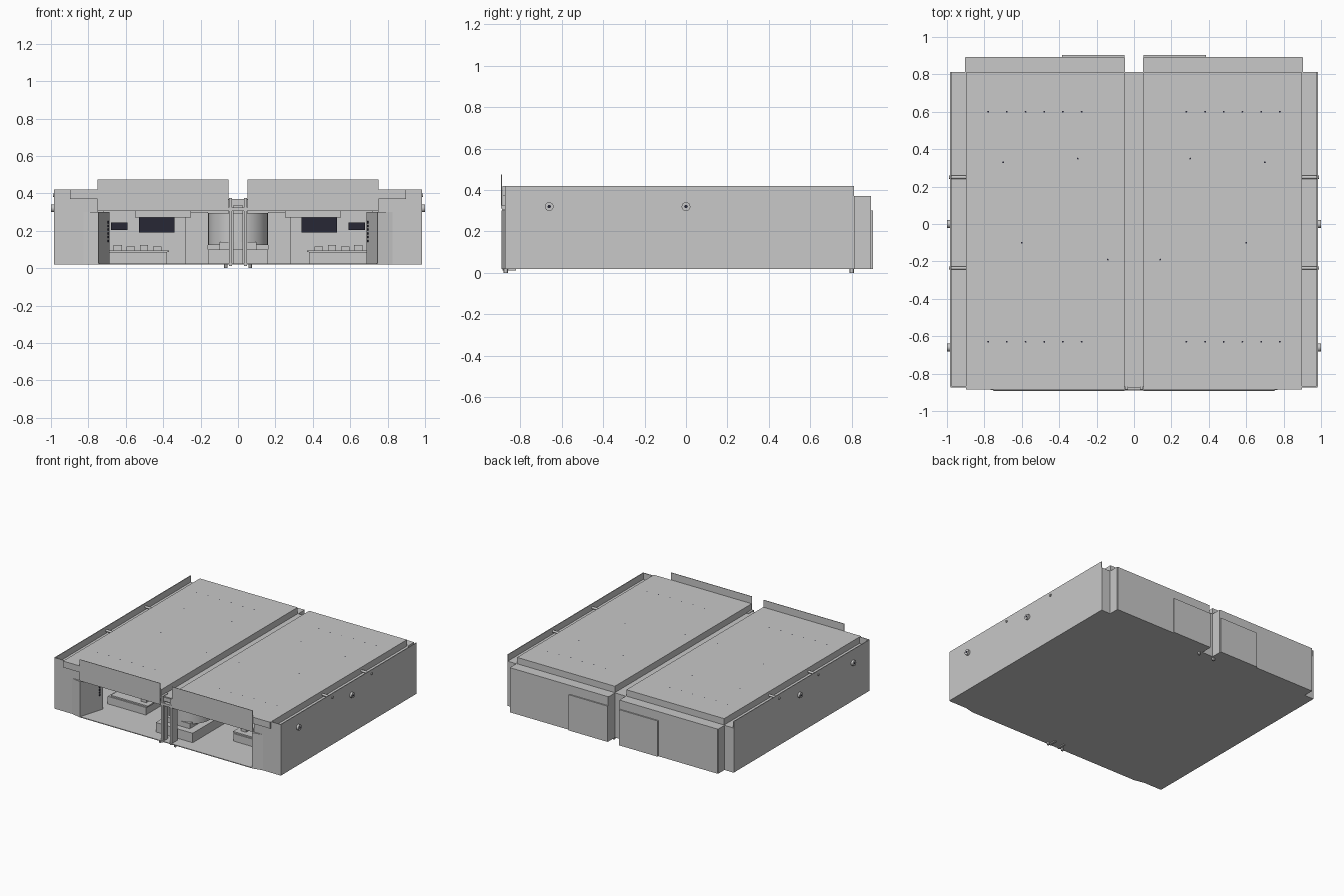
import bpy, bmesh
from math import pi
from mathutils import Matrix, Vector

cube = bpy.data.objects.get("Cube")
if cube:
    bpy.data.objects.remove(cube)


def material(name, rgb):
    m = bpy.data.materials.new(name)
    m.use_nodes = True
    m.diffuse_color = (*rgb, 1)
    m.node_tree.nodes["Principled BSDF"].inputs["Base Color"].default_value = (*rgb, 1)
    return m


GREY = material("sheet_metal_grey", (0.58, 0.58, 0.58))
DARK = material("dark_blue_black", (0.02, 0.02, 0.035))


def finish(name, bm, mat=GREY):
    bmesh.ops.recalc_face_normals(bm, faces=bm.faces)
    me = bpy.data.meshes.new(name)
    bm.to_mesh(me)
    bm.free()
    me.materials.append(mat)
    ob = bpy.data.objects.new(name, me)
    bpy.context.collection.objects.link(ob)
    return ob


def add_box(bm, x, y, z):
    size = (x[1] - x[0], y[1] - y[0], z[1] - z[0])
    centre = Vector((sum(x) / 2, sum(y) / 2, sum(z) / 2))
    bmesh.ops.create_cube(bm, size=1, matrix=Matrix.Translation(centre) @ Matrix.Diagonal((*size, 1)))


def box(name, x, y, z, mat=GREY):
    bm = bmesh.new()
    add_box(bm, x, y, z)
    return finish(name, bm, mat)


def pair(name, x, y, z, mat=GREY):
    box("left_" + name, x, y, z, mat)
    box("right_" + name, (-x[1], -x[0]), y, z, mat)


def prism(name, outline, z0, z1):
    bm = bmesh.new()
    face = bm.faces.new([bm.verts.new((x, y, z0)) for x, y in outline])
    top = bmesh.ops.extrude_face_region(bm, geom=[face])["geom"]
    bmesh.ops.translate(bm, vec=(0, 0, z1 - z0), verts=[v for v in top if isinstance(v, bmesh.types.BMVert)])
    return finish(name, bm)


def mirrored(half):
    return half + [(-x, y) for x, y in reversed(half) if x]


def cylinder(name, centre, radius, depth, axis="Z", mat=GREY, segments=24):
    turn = Matrix.Rotation(pi / 2, 4, "Y") if axis == "X" else Matrix.Identity(4)
    bm = bmesh.new()
    bmesh.ops.create_cone(bm, cap_ends=True, segments=segments, radius1=radius, radius2=radius,
                          depth=depth, matrix=Matrix.Translation(centre) @ turn)
    ob = finish(name, bm, mat)
    bpy.context.view_layer.objects.active = ob
    ob.select_set(True)
    bpy.ops.object.shade_smooth_by_angle()
    ob.select_set(False)


def wall(name, a, b, z0, z1, t=0.006):
    # upright sheet between two plan points
    a, b = Vector(a), Vector(b)
    d = (b - a).normalized()
    n = Vector((-d.y, d.x)) * t / 2
    prism(name, [tuple(p) for p in (a - n, b - n, b + n, a + n)], z0, z1)


# Floor and lower deck share the notched plan
FLOOR, DECK, TOP = 0.02, 0.37, 0.42
rear = [(0, 0.81), (0.05, 0.81), (0.05, 0.89), (0.9, 0.89), (0.9, 0.81), (0.98, 0.81), (0.98, -0.87)]
prism("floor", mirrored(rear + [(0.84, -0.87), (0.75, -0.89)]), FLOOR, FLOOR + 0.006)
prism("lower_deck", mirrored(rear), DECK - 0.006, DECK)

# Outer walls
names = ["slot_end", "slot_side", "rear_wall", "corner_side", "corner_back", "side_wall"]
for s, side in ((1, "left_"), (-1, "right_")):
    for name, a, b in zip(names, rear, rear[1:]):
        z1 = TOP if name == "side_wall" else DECK
        wall(side + name, (s * a[0], a[1]), (s * b[0], b[1]), FLOOR, z1)
    wall(side + "front_wall", (s * 0.98, -0.87), (s * 0.75, -0.87), FLOOR, TOP)
    prism(side + "front_chamfer", [(s * 0.84, -0.87), (s * 0.75, -0.89), (s * 0.75, -0.87)], FLOOR, 0.3)
    # Angled port panel inside the front opening
    wall(side + "port_panel", (s * 0.75, -0.89), (s * 0.69, -0.69), FLOOR, 0.3)
    bm = bmesh.new()
    for i in range(6):
        z = 0.14 + i * 0.02
        add_box(bm, sorted((s * 0.689, s * 0.705)), (-0.726, -0.718), (z, z + 0.011))
    finish(side + "ports", bm, DARK)
    # Side bolts and gutter rods
    for i, y in enumerate((-0.66, 0)):
        cylinder(f"{side}side_bolt_{i}", (s * 0.985, y, 0.32), 0.021, 0.03, "X")
        cylinder(f"{side}bolt_socket_{i}", (s * 0.9995, y, 0.32), 0.009, 0.002, "X", DARK, 6)
    for i, y in enumerate((-0.235, 0.25)):
        cylinder(f"{side}gutter_rod_{i}", (s * 0.943, y, 0.39), 0.009, 0.094, "X")

# Raised covers, front lips and rear doors
pair("cover", (0.05, 0.898), (-0.885, 0.81), (DECK, TOP))
pair("front_lip", (0.05, 0.75), (-0.892, -0.888), (0.31, 0.475))
pair("rear_door", (0.05, 0.385), (0.893, 0.903), (FLOOR, 0.3))
box("front_header", (-0.75, 0.75), (-0.888, -0.86), (0.305, 0.325))

# Small fixing holes on the covers
bm = bmesh.new()
spots = [(0.28 + 0.1 * i, y) for i in range(6) for y in (-0.63, 0.6)]
spots += [(0.7, 0.33), (0.14, -0.19), (0.6, -0.1), (0.3, 0.35)]
for x, y in spots:
    for s in (1, -1):
        bmesh.ops.create_circle(bm, cap_ends=True, segments=8, radius=0.005,
                                matrix=Matrix.Translation((s * x, y, TOP + 0.001)))
finish("cover_holes", bm, DARK)

# Central drive unit
box("drive_base", (-0.16, 0.16), (-0.79, -0.4), (FLOOR, 0.1))
box("drive_step", (-0.1, 0.1), (-0.74, -0.45), (0.1, 0.14))
cylinder("drive_motor", (0, -0.58, 0.21), 0.16, 0.17, segments=40)
pair("drive_bracket", (0.032, 0.048), (-0.885, -0.82), (0.012, 0.375))
pair("bracket_edge", (0.024, 0.032), (-0.875, -0.83), (FLOOR, 0.35))
box("bracket_bridge", (-0.048, 0.048), (-0.875, -0.83), (0.335, 0.365))
pair("drive_cheek", (0.16, 0.28), (-0.3, -0.29), (FLOOR, 0.3))

# Electronics trays with components
pair("circuit_tray", (0.38, 0.71), (-0.6, -0.1), (FLOOR, 0.085))
pair("circuit_board", (0.37, 0.69), (-0.59, -0.11), (0.085, 0.095))
for i in range(4):
    x = 0.41 + i * 0.07
    pair(f"component_{i}", (x, x + 0.045), (-0.55 + 0.06 * i, -0.5 + 0.06 * i), (0.095, 0.115 + 0.01 * (i % 2)))

# Hanging pans and dark screens below the deck
pair("hanging_pan", (0.25, 0.55), (-0.4, -0.05), (0.27, 0.305))
pair("pan_hanger", (0.3, 0.5), (-0.35, -0.1), (0.305, DECK))
pair("large_screen", (0.34, 0.53), (-0.03, -0.022), (0.19, 0.27), DARK)
pair("small_screen", (0.59, 0.68), (-0.03, -0.022), (0.205, 0.245), DARK)
pair("screen_plate", (0.28, 0.72), (-0.02, -0.012), (FLOOR, DECK))

# Feet under the floor
for i, y in enumerate((-0.87, 0.8)):
    for s in (1, -1):
        cylinder(f"foot_{i}_{'left' if s > 0 else 'right'}", (s * 0.065, y, 0.01), 0.01, 0.02, segments=12)
